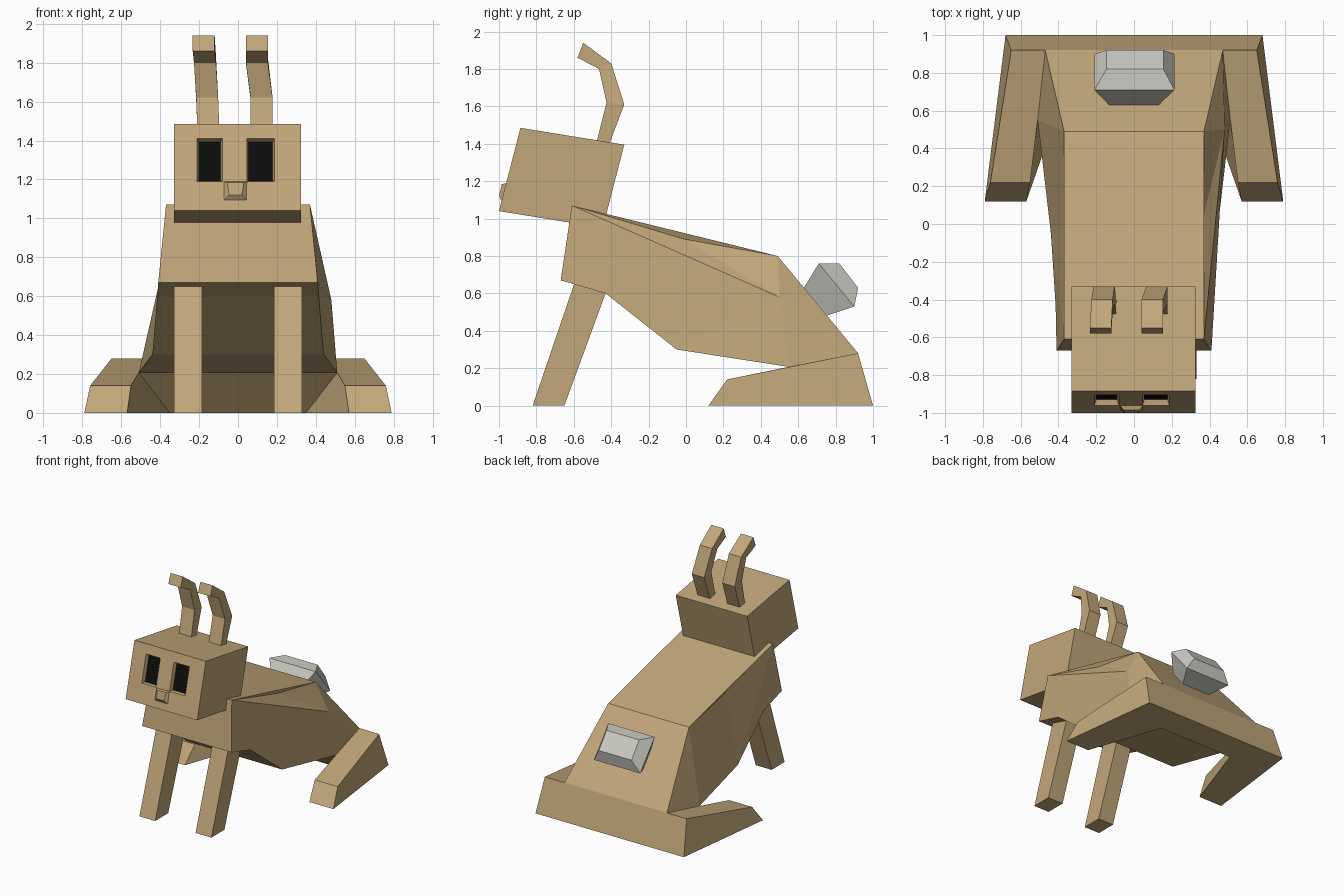
import bpy, bmesh
from mathutils import Vector

cube = bpy.data.objects.get("Cube")
if cube:
    bpy.data.objects.remove(cube, do_unlink=True)


def material(name, rgb):
    m = bpy.data.materials.new(name)
    m.use_nodes = True
    m.diffuse_color = (*rgb, 1)
    m.node_tree.nodes["Principled BSDF"].inputs["Base Color"].default_value = (*rgb, 1)
    return m


tan = material("tan fur", (0.54, 0.39, 0.195))
grey = material("pale grey", (0.60, 0.60, 0.55))
black = material("black", (0.004, 0.004, 0.004))


def finish(name, bm, *mats):
    bmesh.ops.recalc_face_normals(bm, faces=bm.faces[:])
    mesh = bpy.data.meshes.new(name)
    bm.to_mesh(mesh)
    bm.free()
    for m in mats:
        mesh.materials.append(m)
    obj = bpy.data.objects.new(name, mesh)
    bpy.context.collection.objects.link(obj)
    return obj


def loft(rings):
    """Closed solid through rings of equal point count."""
    bm = bmesh.new()
    loops = [[bm.verts.new(p) for p in ring] for ring in rings]
    n = len(loops[0])
    for a, b in zip(loops, loops[1:]):
        for i in range(n):
            j = (i + 1) % n
            bm.faces.new((a[i], a[j], b[j], b[i]))
    bm.faces.new(loops[0])
    bm.faces.new(loops[-1])
    return bm


def prism(profile, x0, x1):
    """Side profile of (y, z) points extruded across x."""
    return loft([[(x, y, z) for y, z in profile] for x in (x0, x1)])


def bar_ring(x0, x1, a, b):
    """Rectangle spanning x0..x1 between two (y, z) points."""
    return [(x0, *a), (x1, *a), (x1, *b), (x0, *b)]


# Body with haunches: named points of one half, mirrored by sign
half = {
    "T1": (.37, -.61, 1.07), "M": (.355, -.01, .89), "T2": (.37, .49, .80),
    "F": (.41, -.67, .67), "B": (.415, -.43, .60), "C": (.44, -.05, .30),
    "D": (.51, .55, .207), "E": (.47, .92, .28), "G": (.65, .92, .28),
    "H": (.76, .22, .14), "I": (.55, .22, .14), "J": (.79, .12, 0),
    "K": (.57, .12, 0), "N": (.68, 1, 0), "P": (.35, .75, 0),
}
haunch = ["E G H I D", "I H J K", "G N J H", "D I K P", "N J K P", "T1 M T2"]
flanks = {
    1: ["T1 F B C W", "C D W", "D E W", "E T2 W", "T2 M W", "M T1 W"],
    -1: ["T1 F B C", "T1 C M", "M C D T2", "T2 D E"],
}
bm = bmesh.new()
side = {s: {k: bm.verts.new((s * x, y, z)) for k, (x, y, z) in half.items()}
        for s in (1, -1)}
side[1]["W"] = bm.verts.new((.48, .50, .58))
for s in (1, -1):
    for names in haunch + flanks[s]:
        bm.faces.new([side[s][k] for k in names.split()])
# Strips bridging both halves: chest, belly, underside, back
for strip in ("T1 F", "F B", "B C", "C D", "D P", "P N", "T2 E", "T1 T2"):
    a, b = strip.split()
    bm.faces.new((side[1][a], side[1][b], side[-1][b], side[-1][a]))
bm.faces.new([side[1][k] for k in "E G N".split()] +
             [side[-1][k] for k in "N G E".split()])
finish("body_and_haunches", bm, tan)

# Front legs
for name, x0 in (("left_front_leg", .185), ("right_front_leg", -.33)):
    finish(name, prism([(-.82, 0), (-.65, 0), (-.43, .60), (-.41, .66), (-.595, .66)],
                       x0, x0 + .145), tan)

# Head with sunken eyes
MID = -.005
bm = prism([(-1, 1.04), (-.445, .95), (-.33, 1.395), (-.885, 1.485)], -.33, .325)
bmesh.ops.recalc_face_normals(bm, faces=bm.faces[:])


def front_faces():
    bm.normal_update()
    return [f for f in bm.faces if f.normal.y < -.9]


EYES = ((-.21, -.08), (.045, .187))
LOW, HIGH = 1.19, 1.41
cuts = [((x, 0, 0), (1, 0, 0)) for pair in EYES for x in pair]
cuts += [((0, 0, z), (0, 0, 1)) for z in (LOW, HIGH)]
for co, no in cuts:
    fs = front_faces()
    geom = set(fs) | {e for f in fs for e in f.edges} | {v for f in fs for v in f.verts}
    bmesh.ops.bisect_plane(bm, geom=list(geom), plane_co=co, plane_no=no)
eyes = []
for f in front_faces():
    c = f.calc_center_median()
    if LOW < c.z < HIGH and any(a < c.x < b for a, b in EYES):
        eyes.append(f)
for f in eyes:
    bmesh.ops.inset_individual(bm, faces=[f], thickness=.013, depth=-.03)
    f.material_index = 1
finish("head", bm, tan, black)

# Nose
finish("nose", loft([
    [(-.08, -.95, 1.19), (.055, -.95, 1.19), (.055, -.98, 1.085), (-.08, -.98, 1.085)],
    [(-.055, -.985, 1.185), (.03, -.985, 1.185), (.02, -1, 1.12), (-.045, -1, 1.12)],
]), tan)

# Bent ears: front and back edge points up the ear, with sideways drift
spine = [((-.49, 1.36), (-.425, 1.36)), ((-.425, 1.62), (-.33, 1.61)),
         ((-.465, 1.80), (-.40, 1.83)), ((-.58, 1.86), (-.55, 1.94))]
for name, xs in (("left_ear", (.065, .065, .04, .04)),
                 ("right_ear", (-.205, -.215, -.226, -.233))):
    finish(name, loft([bar_ring(x, x + .113, a, b) for x, (a, b) in zip(xs, spine)]), tan)

# Tail: swollen block on the rump
finish("tail", loft([
    bar_ring(-.13, .13, (.63, .63), (.75, .48)),
    bar_ring(-.21, .215, (.71, .76), (.90, .53)),
    bar_ring(-.145, .155, (.82, .76), (.92, .63)),
]), grey)
